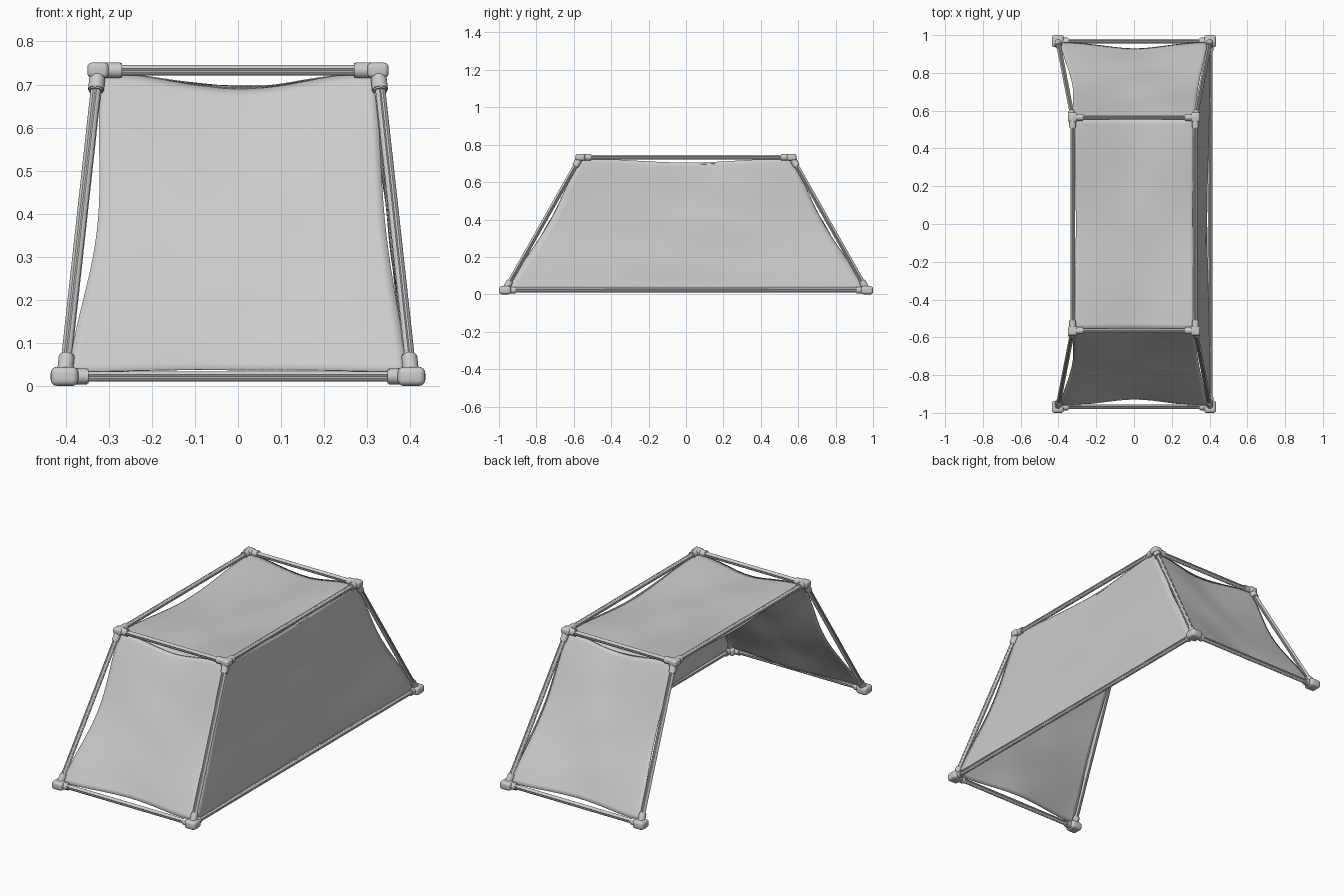
import bpy, bmesh
from math import sin, cos, pi
from mathutils import Vector, Matrix

if "Cube" in bpy.data.objects:
    bpy.data.objects.remove(bpy.data.objects["Cube"])

BX, BY, BZ = 0.403, 0.968, 0.022   # bottom frame corners
TX, TY, TZ = 0.325, 0.565, 0.733   # top frame corners


def finish(name, bm, angle=0.6):
    bmesh.ops.recalc_face_normals(bm, faces=bm.faces)
    me = bpy.data.meshes.new(name)
    bm.to_mesh(me)
    bm.free()
    ob = bpy.data.objects.new(name, me)
    bpy.context.collection.objects.link(ob)
    bpy.ops.object.select_all(action='DESELECT')
    ob.select_set(True)
    bpy.context.view_layer.objects.active = ob
    bpy.ops.object.shade_smooth_by_angle(angle=angle)
    return ob


def prism(bm, a, b, profile):
    """Extrude a closed 2D profile from a to b."""
    a, b = Vector(a), Vector(b)
    q = (b - a).to_track_quat('Z', 'Y')
    rings = [[bm.verts.new(p + q @ Vector((x, y, 0))) for x, y in profile] for p in (a, b)]
    n = len(profile)
    for i in range(n):
        j = (i + 1) % n
        bm.faces.new((rings[0][i], rings[0][j], rings[1][j], rings[1][i]))
    bm.faces.new(rings[0][::-1])
    bm.faces.new(rings[1])


def circle(r, n=20, groove=1.0):
    return [(r * (groove if i % 5 == 0 else 1) * cos(2 * pi * i / n),
             r * (groove if i % 5 == 0 else 1) * sin(2 * pi * i / n)) for i in range(n)]


def low(sx, sy):
    return Vector((sx * BX, sy * BY, BZ))


def high(sx, sy):
    return Vector((sx * TX, sy * TY, TZ))


# Grooved frame rails
rails = {}
for sy, end in ((-1, "front"), (1, "back")):
    rails[end + "_bottom_rail"] = (low(-1, sy), low(1, sy))
    rails[end + "_top_rail"] = (high(-1, sy), high(1, sy))
    for sx, side in ((-1, "left"), (1, "right")):
        rails[f"{end}_{side}_leg"] = (low(sx, sy), high(sx, sy))
rails["right_bottom_rail"] = (low(1, -1), low(1, 1))
for sx, side in ((-1, "left"), (1, "right")):
    rails[side + "_top_rail"] = (high(sx, -1), high(sx, 1))
for name, (a, b) in rails.items():
    bm = bmesh.new()
    prism(bm, a, b, circle(0.0125, 20, 0.75))
    finish(name, bm, 0.4)


# Corner connectors: rounded block with a sleeve along each rail
def connector(name, p, targets, size):
    bm = bmesh.new()
    bmesh.ops.create_cube(bm, size=1, matrix=Matrix.Translation(p) @ Matrix.Diagonal((*size, 1)))
    bmesh.ops.bevel(bm, geom=bm.edges[:], offset=min(size) * 0.32, segments=4,
                    profile=0.5, affect='EDGES')
    for t in targets:
        d = (t - p).normalized()
        prism(bm, p, p + d * 0.052, circle(0.0185, 20))
        prism(bm, p + d * 0.052, p + d * 0.056, circle(0.0165, 20))
    finish(name, bm, 0.7)


for sy, end in ((-1, "front"), (1, "back")):
    for sx, side in ((-1, "left"), (1, "right")):
        targets = [low(-sx, sy), high(sx, sy)]
        if sx > 0:
            targets.append(low(sx, -sy))
        connector(f"{end}_{side}_foot_connector", low(sx, sy), targets, (0.064, 0.064, 0.044))
        connector(f"{end}_{side}_top_connector", high(sx, sy),
                  [high(-sx, sy), high(sx, -sy), low(sx, sy)], (0.05, 0.05, 0.036))


# Fabric panels: corners in order lower-left, lower-right, upper-right, upper-left
def panel(name, corners, inward, sag, insets, n=36):
    c = [Vector(p) for p in corners]
    left, right, bottom, top = insets
    normal = (c[1] - c[0]).cross(c[3] - c[0]).normalized()
    if normal.dot(Vector(inward)) < 0:
        normal.negate()
    across = (c[1] - c[0]).normalized()
    up = ((c[3] + c[2]) - (c[0] + c[1])).normalized()
    bm = bmesh.new()
    grid = []
    for j in range(n + 1):
        row = []
        for i in range(n + 1):
            u, v = i / n, j / n
            bu, bv = sin(pi * u) ** 2, sin(pi * v) ** 2
            p = c[0].lerp(c[1], u).lerp(c[3].lerp(c[2], u), v)
            p += across * bv * (left * (1 - u) - right * u)
            p += up * bu * (bottom * (1 - v) - top * v)
            ripple = 0.003 * sin(9 * u + 5 * v) * sin(13 * v - 3 * u) * bu
            p += normal * (sag * (1 - (1 - bu) * (1 - bv)) + ripple)
            row.append(bm.verts.new(p))
        grid.append(row)
    for j in range(n):
        for i in range(n):
            bm.faces.new((grid[j][i], grid[j][i + 1], grid[j + 1][i + 1], grid[j + 1][i]))
    ob = finish(name, bm, 1.0)
    mod = ob.modifiers.new("thickness", 'SOLIDIFY')
    mod.thickness = 0.003
    mod.offset = 0


LX, LY, LZ = 0.392, 0.962, 0.033
UX, UY, UZ = 0.318, 0.562, 0.726
for sy, end in ((-1, "front"), (1, "back")):
    panel(end + "_fabric", [(-LX, sy * LY, LZ), (LX, sy * LY, LZ),
                            (UX, sy * UY, UZ), (-UX, sy * UY, UZ)],
          (0, -sy, -0.5), 0.024, (0.028, 0.012, 0.02, 0.028))
panel("right_fabric", [(0.403, -LY, LZ - 0.004), (0.403, LY, LZ - 0.004),
                       (0.324, UY, UZ), (0.324, -UY, UZ)],
      (-1, 0, 0), 0.014, (0.025, 0.025, 0.0, 0.02))
panel("top_fabric", [(-UX, -UY, UZ), (UX, -UY, UZ), (UX, UY, UZ), (-UX, UY, UZ)],
      (0, 0, -1), 0.032, (0.01, 0.004, 0.004, 0.004))
